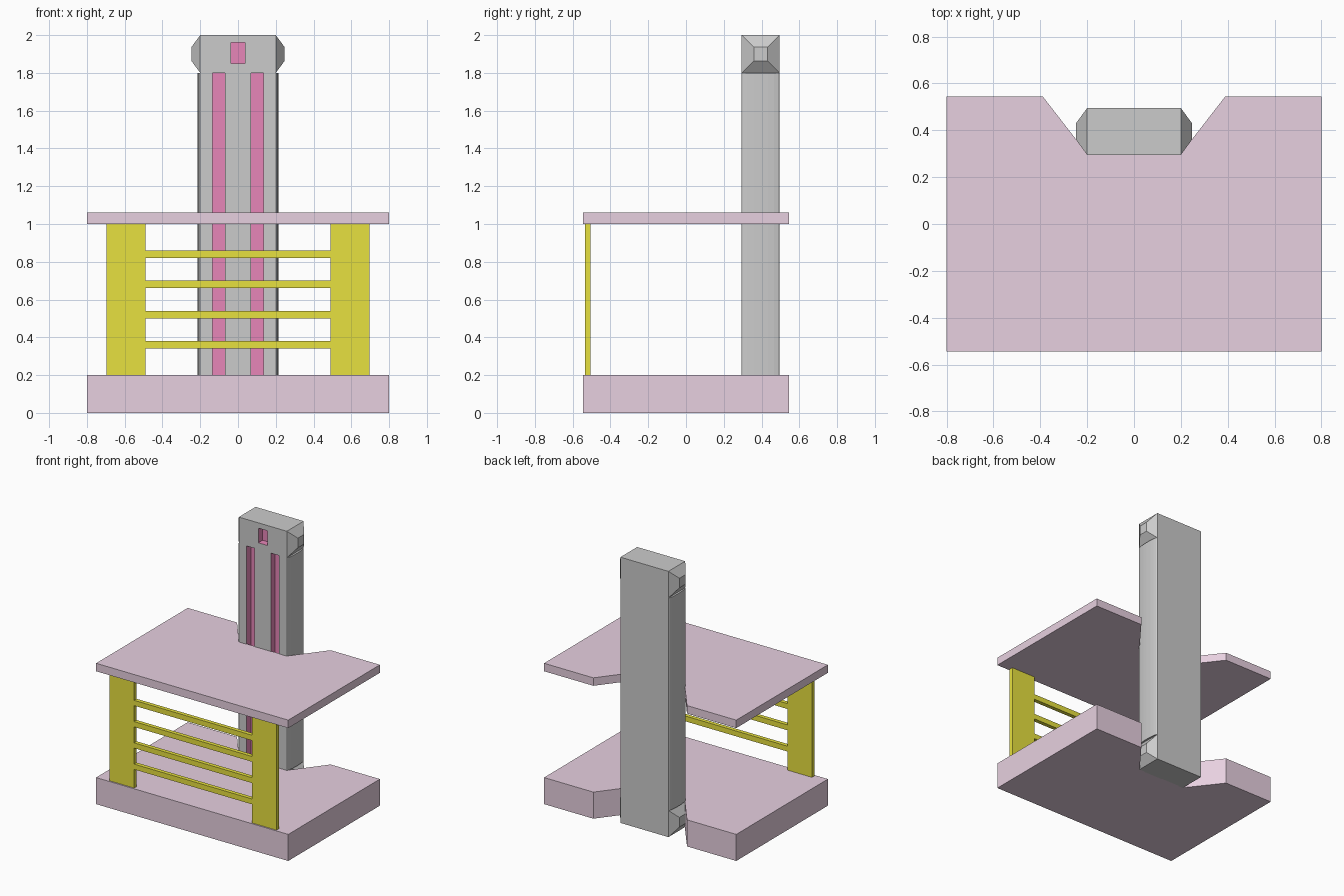
import bpy, bmesh
from math import sin, cos, pi
from mathutils import Vector

if "Cube" in bpy.data.objects:
    bpy.data.objects.remove(bpy.data.objects["Cube"])


def material(name, rgb):
    m = bpy.data.materials.new(name)
    m.diffuse_color = (*rgb, 1)
    m.use_nodes = True
    m.node_tree.nodes["Principled BSDF"].inputs["Base Color"].default_value = m.diffuse_color
    return m


PINK = material("pale_pink", (0.80, 0.63, 0.745))
MAGENTA = material("magenta", (0.80, 0.24, 0.48))
YELLOW = material("yellow", (0.80, 0.75, 0.05))


def finish(name, bm, *mats):
    bmesh.ops.recalc_face_normals(bm, faces=bm.faces[:])
    me = bpy.data.meshes.new(name)
    bm.to_mesh(me)
    bm.free()
    for m in mats:
        me.materials.append(m)
    ob = bpy.data.objects.new(name, me)
    bpy.context.collection.objects.link(ob)
    return ob


def loft(name, ring_a, ring_b, *mats):
    """Closed solid between two matching rings of points."""
    bm = bmesh.new()
    a = [bm.verts.new(p) for p in ring_a]
    b = [bm.verts.new(p) for p in ring_b]
    bm.faces.new(a)
    bm.faces.new(b)
    n = len(a)
    for i in range(n):
        j = (i + 1) % n
        bm.faces.new((a[i], a[j], b[j], b[i]))
    return finish(name, bm, *mats)


def prism(name, outline, z0, z1, *mats):
    return loft(name, [(x, y, z0) for x, y in outline],
                [(x, y, z1) for x, y in outline], *mats)


def box(name, x0, x1, y0, y1, z0, z1, *mats):
    return prism(name, [(x0, y0), (x1, y0), (x1, y1), (x0, y1)], z0, z1, *mats)


# Base and table top share one notched outline
half = [(0.8, -0.545), (0.8, 0.545), (0.39, 0.545), (0.2, 0.3)]
outline = half + [(-x, y) for x, y in reversed(half)]
prism("base_slab", outline, 0, 0.2, PINK)
prism("table_top", outline, 1.0, 1.06, PINK)

# Front supports and rungs
for side, s in (("left", -1), ("right", 1)):
    xs = sorted((s * 0.49, s * 0.695))
    box(f"{side}_support", *xs, -0.535, -0.505, 0.2, 1.0, YELLOW)
for i in range(4):
    z = 0.36 + 0.16 * i
    box(f"rung_{i + 1}", -0.49, 0.49, -0.535, -0.505, z - 0.02, z + 0.02, YELLOW)

# Tower: box cut into a grid, then recessed slots pushed in from the front
Y0, Y1 = 0.295, 0.495
YC, YH = (Y0 + Y1) / 2, (Y1 - Y0) / 2
slots = [(-0.135, -0.068, 0.2, 1.8), (0.068, 0.135, 0.2, 1.8),
         (-0.037, 0.037, 1.85, 1.96)]
bm = bmesh.new()
bmesh.ops.create_cube(bm, size=1)
for v in bm.verts:
    v.co = (v.co.x * 0.4, YC + v.co.y * 2 * YH, 1 + v.co.z * 2)
cuts = {(c, 0, 0) for s in slots for c in s[:2]}
cuts |= {(0, 0, c) for s in slots for c in s[2:]}
for c in sorted(cuts):
    bmesh.ops.bisect_plane(bm, geom=bm.verts[:] + bm.edges[:] + bm.faces[:],
                           plane_co=c, plane_no=Vector(c).normalized())
for x0, x1, z0, z1 in slots:
    region = []
    for f in bm.faces:
        p = f.calc_center_median()
        if p.y < Y0 + 1e-4 and x0 < p.x < x1 and z0 < p.z < z1:
            region.append(f)
    out = bmesh.ops.extrude_face_region(bm, geom=region)["geom"]
    bmesh.ops.delete(bm, geom=[f for f in region if f.is_valid], context="FACES")
    verts = [g for g in out if isinstance(g, bmesh.types.BMVert)]
    bmesh.ops.translate(bm, verts=verts, vec=(0, 0.05, 0))
    for f in {f for v in verts for f in v.link_faces}:
        f.material_index = 1
grey = material("grey", (0.71, 0.71, 0.71))
finish("tower", bm, grey, MAGENTA)

# Tower sides: tapered bosses at both ends, shallow rounded panel between
corners = [(-1, -1), (1, -1), (1, 1), (-1, 1)]
for side, s in (("left", -1), ("right", 1)):
    for end, zc in (("lower", 0.1), ("upper", 1.9)):
        loft(f"{side}_{end}_boss",
             [(s * 0.2, YC + YH * a, zc + 0.1 * b) for a, b in corners],
             [(s * 0.247, YC + 0.036 * a, zc + 0.036 * b) for a, b in corners], grey)
    arc = [(s * (0.2 + 0.015 * sin(pi * i / 8)), YC - YH * cos(pi * i / 8))
           for i in range(9)]
    prism(f"{side}_rounded_panel", arc, 0.2, 1.8, grey)
